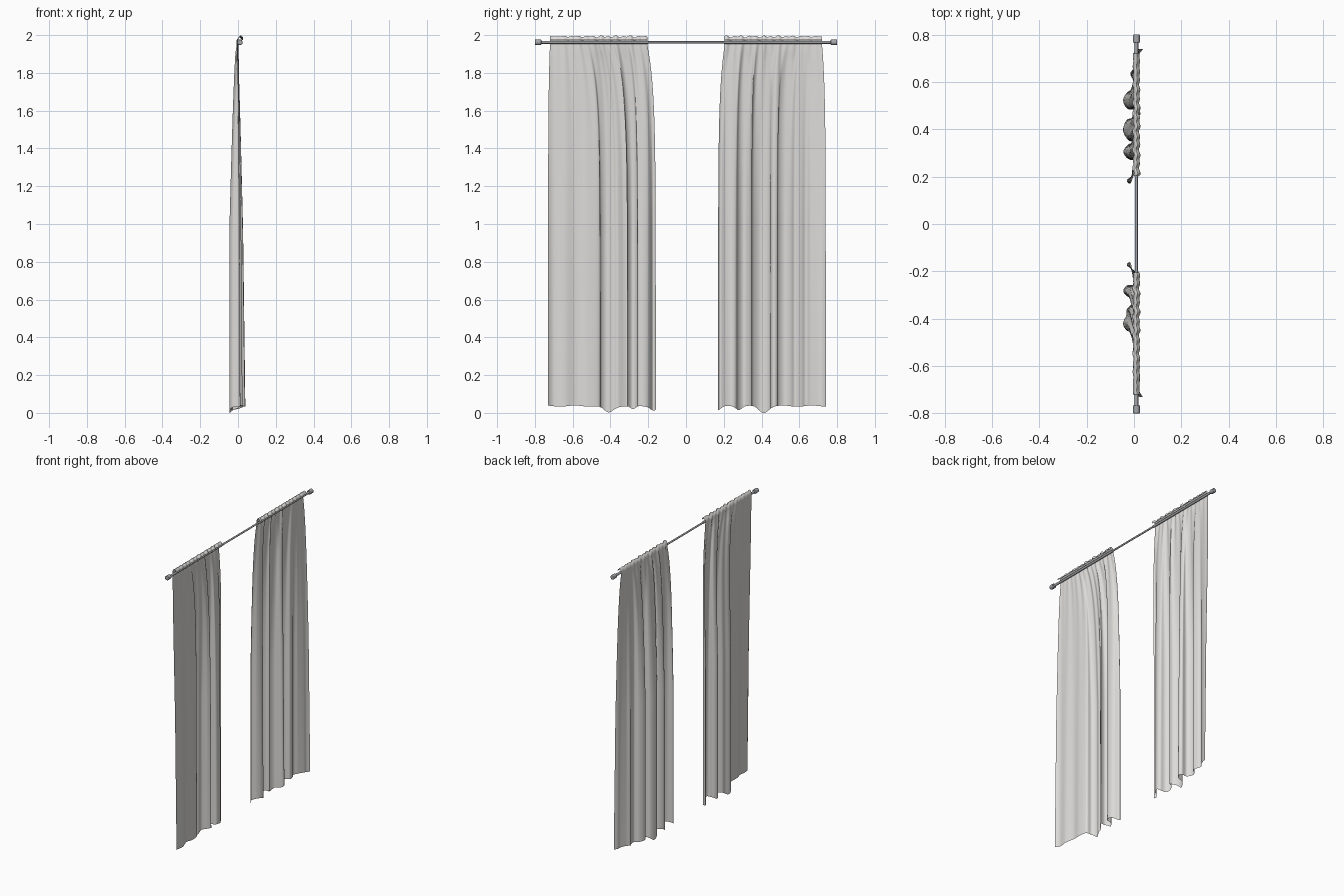
import bpy
import bmesh
from math import sin, exp, pi
from mathutils import Vector

cube = bpy.data.objects.get("Cube")
if cube:
    bpy.data.objects.remove(cube)


def material(name, colour):
    mat = bpy.data.materials.new(name)
    mat.use_nodes = True
    mat.diffuse_color = (*colour, 1)
    mat.node_tree.nodes["Principled BSDF"].inputs["Base Color"].default_value = (*colour, 1)
    return mat


fabric = material("pale fabric", (0.72, 0.71, 0.69))
metal = material("grey metal", (0.38, 0.39, 0.41))

ROD_X, ROD_Z = 0.01, 1.962
TOP = 1.95


def finish(obj, mat, angle):
    obj.data.materials.append(mat)
    bpy.ops.object.select_all(action="DESELECT")
    obj.select_set(True)
    bpy.context.view_layer.objects.active = obj
    bpy.ops.object.shade_smooth_by_angle(angle=angle)


def rod_part(name, radius, start, end, sides=16):
    bpy.ops.mesh.primitive_cylinder_add(
        vertices=sides, radius=radius, depth=abs(end - start),
        location=(ROD_X, (start + end) / 2, ROD_Z), rotation=(pi / 2, 0, 0))
    obj = bpy.context.object
    obj.name = name
    finish(obj, metal, pi / 5)
    return obj


def smooth_path(points, count):
    """Catmull-Rom curve through the points, resampled evenly by length."""
    pts = [Vector(p) for p in points]
    pts = [pts[0]] + pts + [pts[-1]]
    dense = []
    for a, b, c, d in zip(pts, pts[1:], pts[2:], pts[3:]):
        for k in range(20):
            t = k / 20
            dense.append(0.5 * (2 * b + (c - a) * t + (2 * a - 5 * b + 4 * c - d) * t ** 2
                                + (3 * b - a - 3 * c + d) * t ** 3))
    dense.append(pts[-1])
    lengths = [0]
    for p, q in zip(dense, dense[1:]):
        lengths.append(lengths[-1] + (q - p).length)
    out, j = [], 0
    for i in range(count + 1):
        goal = lengths[-1] * i / count
        while j < len(dense) - 2 and lengths[j + 1] < goal:
            j += 1
        span = max(lengths[j + 1] - lengths[j], 1e-9)
        out.append(dense[j].lerp(dense[j + 1], min(1, (goal - lengths[j]) / span)))
    return out


def hem_height(y):
    # the hem dips below the main folds
    dips = ((0.41, 0.035, 0.035), (0.28, 0.018, 0.02), (0.17, 0.022, 0.025))
    return 0.036 + 0.003 * sin(40 * y) - sum(
        depth * exp(-((abs(y) - at) / width) ** 2) for at, depth, width in dips)


def curtain(name, hem, side, columns=150, rows=40):
    """Hanging cloth: hem points run from the inner to the outer edge as (y, x)."""
    path = smooth_path(hem, columns)
    bm = bmesh.new()
    grid = []
    for i, (y_hem, x_hem) in enumerate(path):
        u = i / columns
        y_top = side * (0.205 + 0.515 * u)
        bottom = hem_height(y_hem)
        gather = 1 - 0.75 * max(0, u - 0.5) * 2
        wave = gather * (0.6 * sin(i * 0.55) + 0.4 * sin(i * 0.31 + side))
        line = []
        # drop from the hem up to the rod
        for r in range(rows + 1):
            z = bottom + (TOP - bottom) * r / rows
            d = max(0, TOP - z)
            swell = min(1, d) ** 0.6
            grow = swell if x_hem < 0 else 0.3 * d + 0.4 * swell
            tight = exp(-4.5 * d)
            y = y_hem + (y_top - y_hem) * tight
            x = -0.003 + (x_hem + 0.003) * grow + 0.005 * wave * exp(-3 * d)
            line.append((x, y, z))
        # ruffled heading folded over the rod
        lift = 0.006 * wave
        for x, z in ((-0.004, 1.964), (-0.003, 1.975), (0.003, 1.988),
                     (0.012, 1.993), (0.021, 1.985), (0.024, 1.974)):
            ruffle = lift if z > 1.98 else 0
            line.append((x + 0.004 * wave, y_top, min(2, z + ruffle)))
        grid.append([bm.verts.new(p) for p in line])
    for left, right in zip(grid, grid[1:]):
        for k in range(len(left) - 1):
            bm.faces.new((left[k], right[k], right[k + 1], left[k + 1]))
    bmesh.ops.recalc_face_normals(bm, faces=bm.faces)
    mesh = bpy.data.meshes.new(name)
    bm.to_mesh(mesh)
    bm.free()
    obj = bpy.data.objects.new(name, mesh)
    bpy.context.collection.objects.link(obj)
    finish(obj, fabric, pi / 3)


# rod with wider outer tubes and end caps
rod_part("curtain_rod", 0.006, -0.77, 0.77)
for side, label in ((-1, "front"), (1, "back")):
    rod_part(label + "_rod_sleeve", 0.008, side * 0.2, side * 0.77)
    cap = rod_part(label + "_end_cap", 0.015, side * 0.766, side * 0.8)
    bevel = cap.modifiers.new("soft rim", "BEVEL")
    bevel.width, bevel.segments = 0.003, 2

# two curtains with different folds
curtain("front_curtain", [
    (-.16, -.02), (-.175, -.03), (-.2, .005), (-.23, .015), (-.255, .005),
    (-.26, -.03), (-.285, -.045), (-.31, -.02), (-.31, .012), (-.33, 0),
    (-.36, -.03), (-.385, -.032), (-.42, -.046), (-.45, -.03), (-.46, .005),
    (-.52, .016), (-.58, .01), (-.64, .026), (-.7, .022), (-.73, .038)], -1)
curtain("back_curtain", [
    (.17, -.02), (.185, -.03), (.21, 0), (.24, .018), (.265, .01),
    (.275, -.025), (.305, -.045), (.335, -.025), (.345, 0), (.355, -.025),
    (.395, -.046), (.44, -.03), (.45, .01), (.465, .028), (.485, .015),
    (.485, -.025), (.52, -.046), (.555, -.03), (.575, 0), (.61, -.005),
    (.635, -.016), (.66, 0), (.7, .02), (.72, .025), (.74, .04)], 1)
